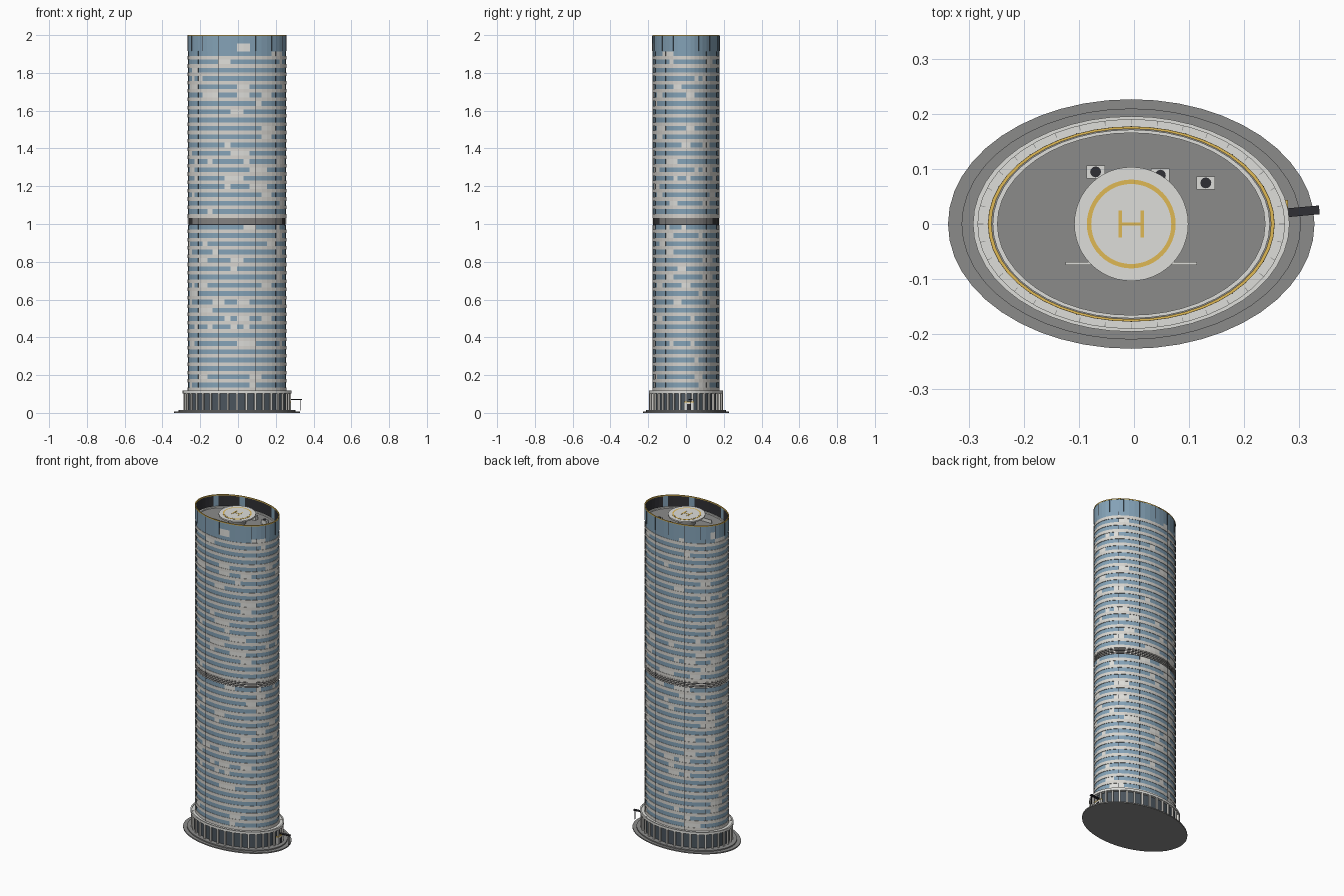
import bpy, bmesh, math, random
from mathutils import Matrix, Vector

random.seed(7)
if "Cube" in bpy.data.objects:
    bpy.data.objects.remove(bpy.data.objects["Cube"])

CX, A, B, N = -0.005, 0.26, 0.177, 48      # tower centre, half axes, bays


def material(name, rgb):
    m = bpy.data.materials.new(name)
    m.use_nodes = True
    col = (*rgb, 1)
    m.diffuse_color = col
    m.node_tree.nodes["Principled BSDF"].inputs["Base Color"].default_value = col
    return m


GLASS = material("blue glass", (0.23, 0.36, 0.47))
PALE = material("pale panel", (0.73, 0.73, 0.70))
STONE = material("warm white slab", (0.68, 0.66, 0.62))
GREY = material("grey paving", (0.26, 0.26, 0.255))
DARK = material("dark metal", (0.03, 0.03, 0.035))
SMOKE = material("smoked glass", (0.07, 0.09, 0.11))
GOLD = material("gold", (0.74, 0.48, 0.09))


def finish(name, bm, mats):
    bmesh.ops.recalc_face_normals(bm, faces=bm.faces)
    me = bpy.data.meshes.new(name)
    bm.to_mesh(me)
    bm.free()
    for m in mats:
        me.materials.append(m)
    ob = bpy.data.objects.new(name, me)
    bpy.context.collection.objects.link(ob)
    return ob


def on_ellipse(s, i, z):
    t = 2 * math.pi * i / N
    return Vector((CX + A * s * math.cos(t), B * s * math.sin(t), z))


def add_loft(bm, profile, closed=False, caps=False):
    """Sweep (scale, height) points around the ellipse."""
    rows = [[bm.verts.new(on_ellipse(s, i, z)) for i in range(N)] for s, z in profile]
    pairs = list(zip(rows, rows[1:])) + ([(rows[-1], rows[0])] if closed else [])
    faces = [[bm.faces.new((lo[i], lo[(i + 1) % N], hi[(i + 1) % N], hi[i]))
              for i in range(N)] for lo, hi in pairs]
    if caps:
        bm.faces.new(rows[0][::-1])
        bm.faces.new(rows[-1])
    return faces


def loft(name, profile, mat, **kw):
    bm = bmesh.new()
    add_loft(bm, profile, **kw)
    return finish(name, bm, [mat])


def ring(bm, s0, s1, z0, z1):
    add_loft(bm, [(s0, z0), (s1, z0), (s1, z1), (s0, z1)], closed=True)


def add_box(bm, size, loc, turn=0):
    mat = Matrix.Translation(loc) @ Matrix.Rotation(turn, 4, 'Z') @ Matrix.Diagonal((*size, 1))
    bmesh.ops.create_cube(bm, size=1, matrix=mat)


def box(name, size, loc, mat, turn=0):
    bm = bmesh.new()
    add_box(bm, size, loc, turn)
    return finish(name, bm, [mat])


def disc(name, r, z0, z1, mat, x=CX, y=0, n=48):
    bm = bmesh.new()
    bmesh.ops.create_cone(bm, cap_ends=True, segments=n, radius1=r, radius2=r,
                          depth=z1 - z0, matrix=Matrix.Translation((x, y, (z0 + z1) / 2)))
    return finish(name, bm, [mat])


def posts(name, indices, s, size, z0, z1, mat):
    """Upright bars around the ellipse, turned to face outwards."""
    bm = bmesh.new()
    for i in indices:
        p = on_ellipse(s, i, (z0 + z1) / 2)
        turn = math.atan2(p.y / B ** 2, (p.x - CX) / A ** 2)
        add_box(bm, (size[0], size[1], z1 - z0), p, turn)
    return finish(name, bm, [mat])


# Stepped plinth
loft("plinth_lower", [(1.285, 0), (1.285, 0.007)], GREY, caps=True)
loft("plinth_upper", [(1.19, 0.007), (1.19, 0.014)], GREY, caps=True)

# Lobby with colonnade and cornice
loft("lobby_glass", [(1.03, 0.014), (1.03, 0.105)], SMOKE)
posts("lobby_columns", [i * N / 36 for i in range(36)], 1.075, (0.010, 0.010), 0.014, 0.105, STONE)
loft("lobby_cornice", [(0.97, 0.103), (1.11, 0.103), (1.11, 0.118), (1.075, 0.118),
                       (1.075, 0.114), (0.97, 0.114)], PALE, closed=True)
posts("cornice_joints", [i * N / 36 for i in range(36)], 1.06, (0.012, 0.0012), 0.113, 0.1146, GREY)

# Entrance canopy on the left side
box("canopy_roof", (0.062, 0.016, 0.005), (0.307, 0.023, 0.07), DARK, 0.09)
box("canopy_post", (0.004, 0.004, 0.058), (0.332, 0.025, 0.041), DARK, 0.09)
box("entrance_door", (0.012, 0.055, 0.042), (0.274, 0.016, 0.035), PALE)
box("entrance_opening", (0.004, 0.022, 0.034), (0.279, 0.016, 0.031), DARK)
box("entrance_trim", (0.014, 0.055, 0.005), (0.274, 0.016, 0.0585), GOLD)

# Storeys: glazed walls with scattered pale panels, and projecting slabs
FLOOR, SLAB = 0.044, 0.019
starts = [0.116 + FLOOR * k for k in range(20)] + [1.035 + FLOOR * k for k in range(20)]
walls, slabs = bmesh.new(), bmesh.new()
for z in starts:
    ring(slabs, 0.97, 1.006, z, z + SLAB)
    row = add_loft(walls, [(0.995, z + SLAB), (0.995, z + FLOOR)])[0]
    i = 0
    while i < N:
        run = random.choice((1, 1, 2, 2, 3)) if random.random() < 0.085 else 0
        for f in row[i:i + run]:
            f.material_index = 1
        i += run + 1
finish("storey_walls", walls, [GLASS, PALE])
finish("floor_slabs", slabs, [STONE])

# Slim fins set between the slabs
fins = [k for i in (5, 9) for k in (i, 24 - i, 24 + i, 48 - i)]
posts("slim_fins", fins, 0.993, (0.005, 0.002), 0.116, 1.915, DARK)

# Louvred plant storey
loft("plant_wall", [(0.985, 0.994), (0.985, 1.036)], DARK)
louvres = bmesh.new()
for k in range(4):
    ring(louvres, 0.97, 1.004, 0.999 + 0.010 * k, 1.0035 + 0.010 * k)
finish("plant_louvres", louvres, [STONE])

# Crown: glass screen outside, dark lining inside, gold rim
crown = bmesh.new()
lower, upper = add_loft(crown, [(1.0, 1.913), (1.0, 1.955), (1.0, 1.995)])
for i in (20, 36, 37):
    lower[i].material_index = 1
finish("crown_glass", crown, [GLASS, PALE])
lining = bmesh.new()
for i, f in enumerate(add_loft(lining, [(0.985, 1.92), (0.985, 1.995)])[0]):
    f.material_index = 1 if i % 12 in (2, 7) else 0
finish("crown_lining", lining, [DARK, GLASS])
posts("crown_mullions", range(0, N, 3), 1.0, (0.004, 0.002), 1.915, 1.995, DARK)
rim = bmesh.new()
ring(rim, 0.980, 1.005, 1.994, 2.0)
finish("crown_rim", rim, [GOLD])

# Roof deck with its kerb
loft("roof_deck", [(0.99, 1.91), (0.99, 1.922)], GREY, caps=True)
kerb = bmesh.new()
ring(kerb, 0.938, 0.972, 1.92, 1.93)
finish("roof_kerb", kerb, [PALE])

# Landing pad
PAD = 1.978
disc("pad_stem", 0.05, 1.92, PAD - 0.008, GREY)
disc("pad", 0.104, PAD - 0.008, PAD, PALE)
disc("pad_ring", 0.081, PAD, PAD + 0.001, GOLD)
disc("pad_centre", 0.073, PAD, PAD + 0.0015, PALE)
mark = bmesh.new()
for x in (-0.02, 0.02):
    add_box(mark, (0.007, 0.05, 0.002), (CX + x, 0, PAD + 0.0015))
add_box(mark, (0.034, 0.006, 0.002), (CX, 0, PAD + 0.0015))
finish("pad_marking", mark, [GOLD])
box("pad_walkway", (0.24, 0.006, 0.02), (CX, -0.072, 1.934), PALE)

# Roof plant units with fans
for n, (x, y) in enumerate(((-0.07, 0.095), (0.048, 0.089), (0.131, 0.075))):
    box(f"plant_unit_{n + 1}", (0.034, 0.024, 0.025), (x, y, 1.934), PALE)
    disc(f"plant_fan_{n + 1}", 0.010, 1.946, 1.949, DARK, x, y, 12)
